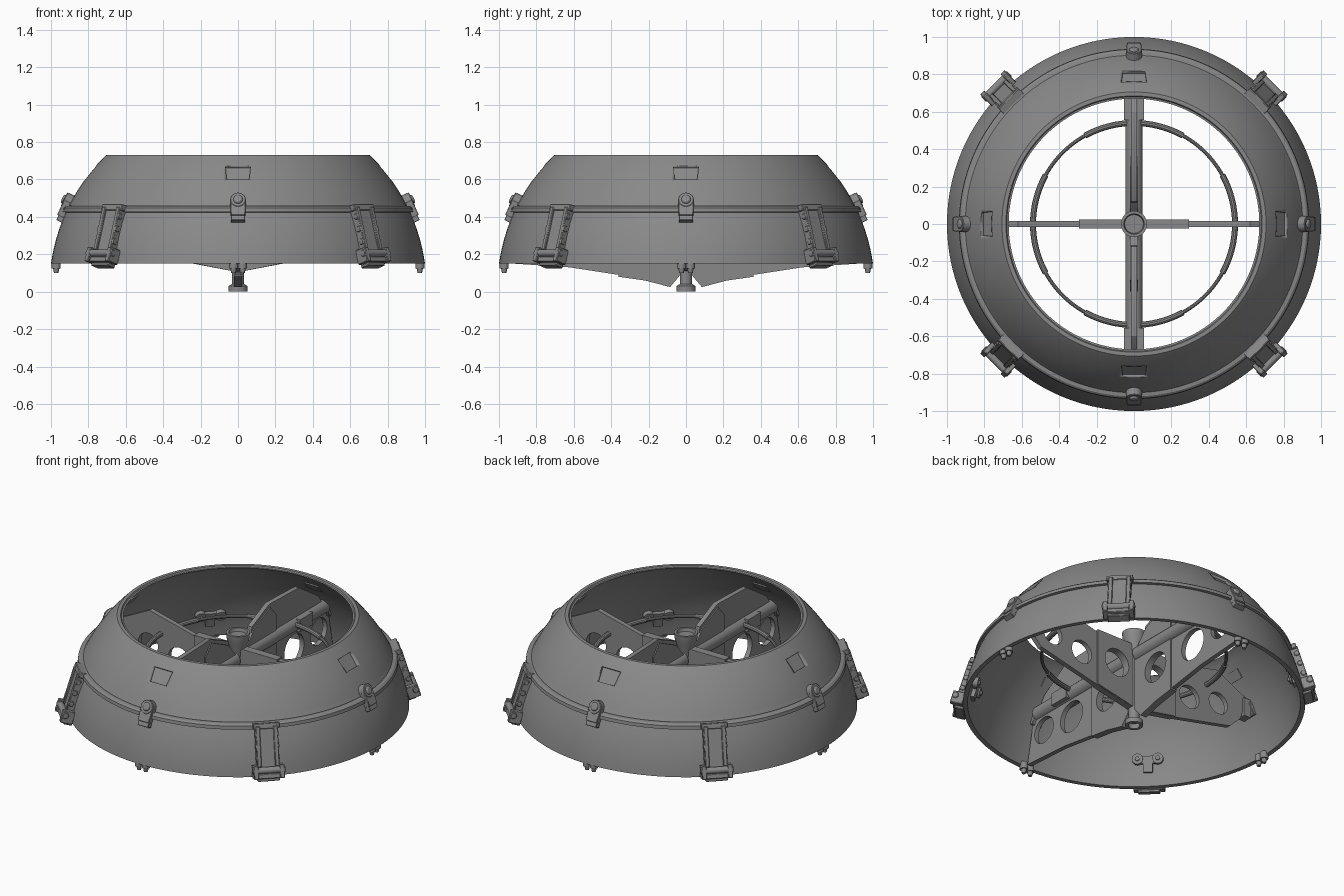
import bpy, bmesh, math
from math import sin, cos, pi, radians, sqrt, atan2
from mathutils import Matrix, Vector

if "Cube" in bpy.data.objects:
    bpy.data.objects.remove(bpy.data.objects["Cube"])

Z0 = 0.008                   # height of the dome's sphere centre
OUT, INN = 1.01, 0.982       # outer / inner radius
T, Rot = Matrix.Translation, Matrix.Rotation
grey = bpy.data.materials.new('dark_grey')
grey.diffuse_color = (0.25, 0.25, 0.25, 1)
grey.use_nodes = True
grey.node_tree.nodes["Principled BSDF"].inputs["Base Color"].default_value = grey.diffuse_color


def rad(z, e=OUT):
    return sqrt(e * e - (z - Z0) ** 2)


def activate(ob):
    bpy.ops.object.select_all(action='DESELECT')
    ob.select_set(True)
    bpy.context.view_layer.objects.active = ob


def finish(name, bm, bevel=0):
    bmesh.ops.recalc_face_normals(bm, faces=bm.faces)
    me = bpy.data.meshes.new(name)
    bm.to_mesh(me)
    bm.free()
    me.materials.append(grey)
    ob = bpy.data.objects.new(name, me)
    bpy.context.collection.objects.link(ob)
    if bevel:
        m = ob.modifiers.new('bevel', 'BEVEL')
        m.width, m.segments, m.limit_method = bevel, 1, 'ANGLE'
    activate(ob)
    bpy.ops.object.shade_smooth_by_angle(angle=radians(30))
    return ob


def frame(ang, z, e=OUT):
    # frame on the dome: local x = outward, y = sideways, z = up along the surface
    r = rad(z, e)
    return Rot(radians(ang), 4, 'Z') @ T((r, 0, z)) @ Rot(-atan2(z - Z0, r), 4, 'Y')


def box(bm, M, c, s, taper=1):
    g = bmesh.ops.create_cube(bm, size=1)
    for v in g['verts']:
        k = taper if v.co.z < 0 else 1
        v.co = M @ Vector((c[0] + v.co.x * s[0], c[1] + v.co.y * s[1] * k, c[2] + v.co.z * s[2]))


def rod(bm, M, a, b, r, r2=None, seg=16):
    a, b = Vector(a), Vector(b)
    q = (b - a).to_track_quat('Z', 'Y').to_matrix().to_4x4()
    bmesh.ops.create_cone(bm, cap_ends=True, segments=seg, radius1=r, radius2=r if r2 is None else r2,
                          depth=(b - a).length, matrix=M @ T((a + b) / 2) @ q)


def lathe(name, prof, seg=96):
    bm = bmesh.new()
    rings = [[bm.verts.new((r * cos(2 * pi * i / seg), r * sin(2 * pi * i / seg), z))
              for i in range(seg)] for r, z in prof]
    for k, a in enumerate(rings):
        b = rings[(k + 1) % len(rings)]
        for i in range(seg):
            j = (i + 1) % seg
            bm.faces.new((a[i], a[j], b[j], b[i]))
    return finish(name, bm)


def plate(name, outline, holes, thick, ang):
    # upright radial plate with round holes
    cu = bpy.data.curves.new(name, 'CURVE')
    cu.dimensions, cu.fill_mode, cu.extrude = '2D', 'BOTH', thick / 2
    loops = [outline] + [[(x + r * cos(2 * pi * i / 32), z + r * sin(2 * pi * i / 32))
                          for i in range(32)] for x, z, r in holes]
    for pts in loops:
        s = cu.splines.new('POLY')
        s.points.add(len(pts) - 1)
        for p, (x, z) in zip(s.points, pts):
            p.co = (x, z, 0, 1)
        s.use_cyclic_u = True
    cu.materials.append(grey)
    ob = bpy.data.objects.new(name, cu)
    bpy.context.collection.objects.link(ob)
    ob.matrix_world = Rot(radians(ang), 4, 'Z') @ Rot(pi / 2, 4, 'X')
    activate(ob)
    bpy.ops.object.convert(target='MESH')
    bpy.ops.object.shade_smooth_by_angle(angle=radians(30))


def arc(e, z0, z1, n):
    zs = [z0 + (z1 - z0) * i / n for i in range(n + 1)]
    return [(rad(z, e), z) for z in zs]


# dome shell with the raised seam band
shell = lathe('dome_shell', arc(OUT, 0.15, 0.424, 8) + [(0.936, 0.427), (0.933, 0.448), (0.922, 0.457),
              (0.902, 0.459), (0.902, 0.463)] + arc(OUT, 0.465, 0.727, 10)
              + [(0.706, 0.73), (0.685, 0.73), (0.68, 0.722), (0.67, 0.72)] + arc(INN, 0.715, 0.15, 16), 128)

# four window pockets cut into the upper shell
bm = bmesh.new()
for a in range(0, 360, 90):
    box(bm, frame(a, 0.637), (0.012, 0, 0), (0.06, 0.135, 0.09), 0.88)
cutter = finish('pocket_cutter', bm)
cutter.hide_render = True
activate(shell)
m = shell.modifiers.new('pockets', 'BOOLEAN')
m.object, m.operation, m.solver = cutter, 'DIFFERENCE', 'EXACT'
bpy.ops.object.modifier_apply(modifier='pockets')
bpy.data.objects.remove(cutter)
bm = bmesh.new()
for a in range(0, 360, 90):
    box(bm, frame(a, 0.637), (-0.03, 0, 0), (0.012, 0.10, 0.06))
finish('pocket_backs', bm)

# four large latches on the diagonals, with hinge brackets inside
bm, inner = bmesh.new(), bmesh.new()
for a in range(45, 360, 90):
    F = frame(a, 0.30)
    box(bm, F, (0.008, 0, 0.01), (0.04, 0.10, 0.29))
    box(bm, F, (0.006, 0, 0.15), (0.055, 0.155, 0.035))
    for s in (-1, 1):
        box(bm, F, (0.012, s * 0.053, 0.03), (0.055, 0.026, 0.24))
        box(bm, F, (0.024, s * 0.077, -0.12), (0.075, 0.03, 0.08))
        for z in (-0.04, 0.03, 0.10):
            rod(bm, F, (0.022, s * 0.045, z), (0.022, s * 0.07, z), 0.018, seg=10)
    box(bm, F, (0.018, 0, -0.145), (0.06, 0.16, 0.03))
    box(bm, F, (0.005, 0, -0.168), (0.055, 0.13, 0.018))
    rod(bm, F, (0.042, -0.097, -0.11), (0.042, 0.097, -0.11), 0.02)
    G = frame(a, 0.275, INN)
    box(inner, G, (-0.008, 0, 0.03), (0.03, 0.13, 0.045))
    box(inner, G, (-0.008, 0, -0.015), (0.03, 0.055, 0.06))
    for s in (-1, 1):
        rod(inner, G, (0.01, s * 0.06, 0.035), (-0.032, s * 0.06, 0.035), 0.032)
        rod(inner, G, (-0.03, s * 0.06, 0.035), (-0.042, s * 0.06, 0.035), 0.013)
finish('latches', bm, 0.004)
finish('latch_inner_brackets', inner)

# four small seam clips with round knobs, and paired locating pins below
bm, pins = bmesh.new(), bmesh.new()
for a in range(0, 360, 90):
    F = frame(a, 0.445) @ T((0.014, 0, 0))
    box(bm, F, (0.0, 0, -0.01), (0.045, 0.085, 0.09), 0.9)
    box(bm, F, (-0.003, 0, -0.057), (0.035, 0.075, 0.05))
    rod(bm, F, (-0.02, 0, 0.035), (0.025, 0, 0.035), 0.042, seg=20)
    rod(bm, F, (0.023, 0, 0.035), (0.036, 0, 0.035), 0.027, 0.02, 20)
    box(bm, F, (-0.047, 0, 0), (0.03, 0.07, 0.08))
    M = Rot(radians(a), 4, 'Z')
    for s in (-1, 1):
        p = s * 0.024
        rod(pins, M, (0.972, p, 0.125), (0.972, p, 0.17), 0.024)
        rod(pins, M, (0.972, p, 0.10), (0.972, p, 0.126), 0.012, 0.017)
finish('seam_clips', bm, 0.003)
finish('locating_pins', pins)

# deep cross fins along y: lower web with holes, tube, upper web
web = [(0.03, 0.12), (0.30, 0.105), (0.36, 0.09), (0.62, 0.13), (0.95, 0.152),
       (0.90, 0.40), (0.86, 0.47), (0.03, 0.47)]
top_web = [(0.10, 0.45), (0.12, 0.61), (0.30, 0.69), (0.60, 0.68), (0.80, 0.55), (0.86, 0.45)]
core = [(0.03, 0.09), (0.085, 0.025), (0.22, 0.06), (0.36, 0.08), (0.36, 0.60), (0.30, 0.67),
        (0.13, 0.59), (0.03, 0.47)]
bm = bmesh.new()
for a in (90, 270):
    plate('long_fin', web, [(0.22, 0.29, 0.095), (0.55, 0.30, 0.10), (0.80, 0.32, 0.085)], 0.03, a)
    plate('long_fin_top', top_web, [], 0.03, a)
    plate('long_fin_core', core, [(0.22, 0.29, 0.095)], 0.044, a)
    M = Rot(radians(a), 4, 'Z')
    rod(bm, M, (0.04, 0, 0.46), (0.87, 0, 0.46), 0.046, seg=24)
    box(bm, M, (0.62, 0, 0.46), (0.13, 0.108, 0.08))
finish('fin_tubes', bm)

# slimmer cross fins along x
slim = [(0.03, 0.11), (0.24, 0.15), (0.72, 0.26), (0.80, 0.34), (0.84, 0.49), (0.62, 0.60),
        (0.30, 0.52), (0.03, 0.52)]
slim_core = [(0.03, 0.11), (0.295, 0.163), (0.295, 0.53), (0.03, 0.53)]
bm = bmesh.new()
for a in (0, 180):
    plate('cross_fin', slim, [(0.15, 0.36, 0.09), (0.41, 0.34, 0.075), (0.63, 0.38, 0.07)], 0.03, a)
    plate('cross_fin_core', slim_core, [(0.15, 0.36, 0.09)], 0.05, a)
    M = Rot(radians(a), 4, 'Z')
    box(bm, M, (0.84, 0, 0.42), (0.05, 0.06, 0.12))
finish('fin_end_brackets', bm)

# central hub with flared cup and foot
lathe('hub', [(0.0, 0.03), (0.032, 0.03), (0.032, 0.14), (0.036, 0.40), (0.045, 0.52), (0.065, 0.57),
              (0.07, 0.62), (0.055, 0.62), (0.05, 0.60), (0.0, 0.60)], 32)
lathe('hub_foot', [(0.034, 0.006), (0.034, 0.0), (0.052, 0.0), (0.052, 0.03), (0.034, 0.04)], 32)


# stabilising ring: thin hoop with thicker sleeves around each fin
def hoop(name, a0, a1, r, n):
    bm = bmesh.new()
    rings = []
    for i in range(n + 1):
        t = radians(a0 + (a1 - a0) * i / n)
        rings.append([bm.verts.new(((0.54 + r * cos(b * pi / 5)) * cos(t), (0.54 + r * cos(b * pi / 5)) * sin(t),
                                    0.47 + r * sin(b * pi / 5))) for b in range(10)])
    for p, q in zip(rings, rings[1:]):
        for b in range(10):
            bm.faces.new((p[b], p[(b + 1) % 10], q[(b + 1) % 10], q[b]))
    bm.faces.new(rings[0])
    bm.faces.new(rings[-1])
    finish(name, bm)


for a in range(0, 360, 90):
    hoop('ring_hoop', a + 15, a + 75, 0.010, 16)
    hoop('ring_sleeve', a - 29, a + 29, 0.016, 16)
